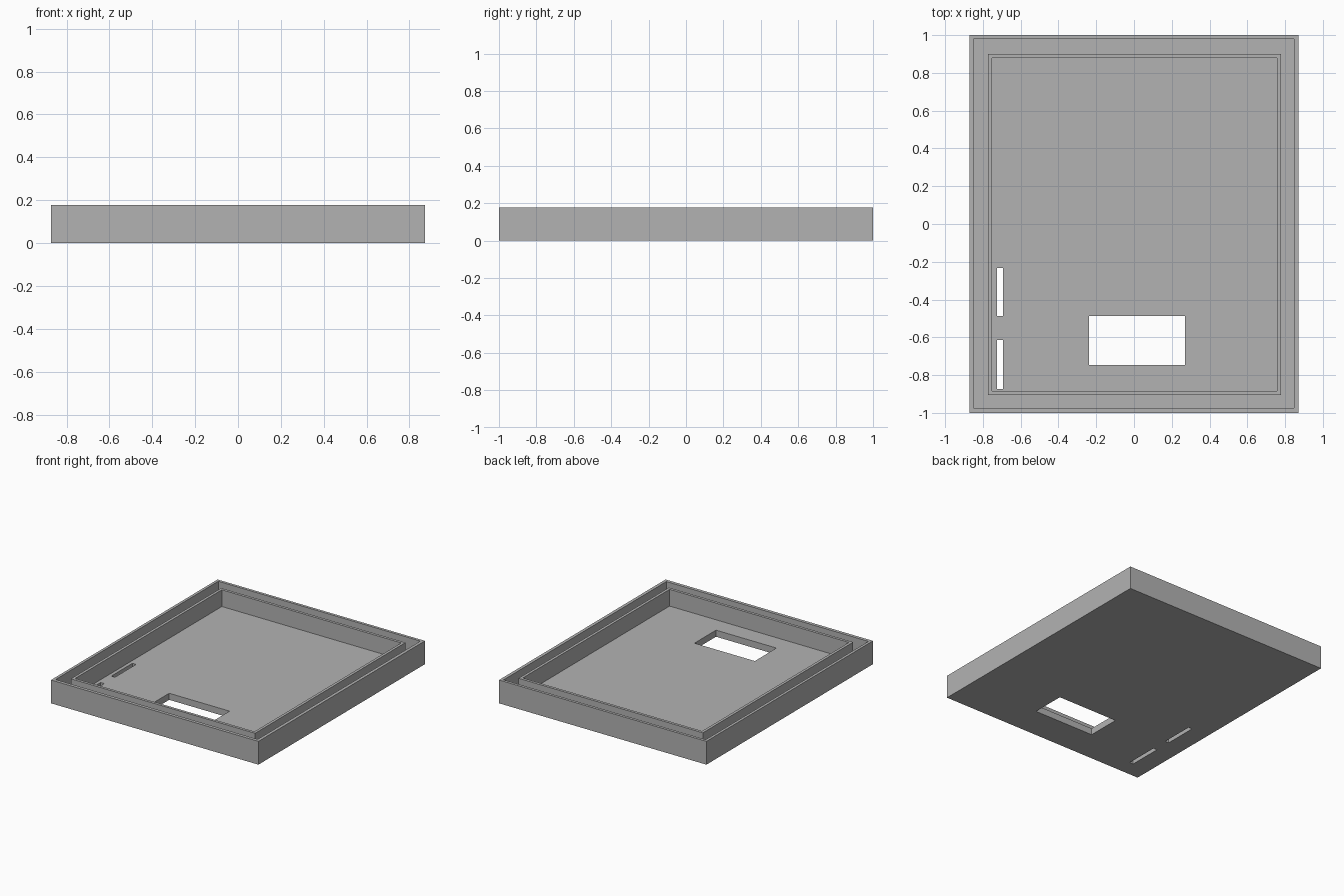
import bpy
import bmesh

cube = bpy.data.objects.get("Cube")
if cube:
    bpy.data.objects.remove(cube, do_unlink=True)

HEIGHT = 0.177
FLOOR = 0.05

grey = bpy.data.materials.new("mid_grey")
grey.use_nodes = True
colour = (0.45, 0.45, 0.45, 1)
grey.diffuse_color = colour
grey.node_tree.nodes["Principled BSDF"].inputs["Base Color"].default_value = colour


def add_object(name, bm):
    bmesh.ops.recalc_face_normals(bm, faces=bm.faces)
    mesh = bpy.data.meshes.new(name)
    bm.to_mesh(mesh)
    bm.free()
    mesh.materials.append(grey)
    obj = bpy.data.objects.new(name, mesh)
    bpy.context.collection.objects.link(obj)
    return obj


def rectangle_stack(bm, levels):
    """Join rectangles (x0, x1, y0, y1) at given heights and cap both ends."""
    loops = []
    for (x0, x1, y0, y1), z in levels:
        corners = ((x0, y0), (x1, y0), (x1, y1), (x0, y1))
        loops.append([bm.verts.new((x, y, z)) for x, y in corners])
    for a, b in zip(loops, loops[1:]):
        for i in range(4):
            j = (i + 1) % 4
            bm.faces.new((a[i], a[j], b[j], b[i]))
    bm.faces.new(loops[0])
    bm.faces.new(loops[-1])


# Tray: outer wall, channel, inner rim and floor in one closed shell
outer = (-0.872, 0.872, -1, 1)
wall_inside = (-0.851, 0.848, -0.975, 0.979)
rim_outside = (-0.772, 0.778, -0.905, 0.9)
rim_inside = (-0.751, 0.757, -0.884, 0.879)

bm = bmesh.new()
rectangle_stack(bm, [
    (outer, 0), (outer, HEIGHT),
    (wall_inside, HEIGHT), (wall_inside, FLOOR),
    (rim_outside, FLOOR), (rim_outside, HEIGHT),
    (rim_inside, HEIGHT), (rim_inside, FLOOR),
])
tray = add_object("tray", bm)

# Openings through the floor: one window and two narrow slots
openings = [
    (-0.238, 0.27, -0.746, -0.487),
    (-0.725, -0.694, -0.487, -0.232),
    (-0.725, -0.694, -0.873, -0.614),
]
bm = bmesh.new()
for opening in openings:
    rectangle_stack(bm, [(opening, -0.05), (opening, FLOOR + 0.05)])
cutter = add_object("floor_opening_cutter", bm)

cut = tray.modifiers.new("floor_openings", 'BOOLEAN')
cut.operation = 'DIFFERENCE'
cut.solver = 'EXACT'
cut.object = cutter

# Bake the cut, then drop the helper
bpy.context.view_layer.objects.active = tray
tray.select_set(True)
bpy.ops.object.modifier_apply(modifier=cut.name)
bpy.data.objects.remove(cutter, do_unlink=True)
